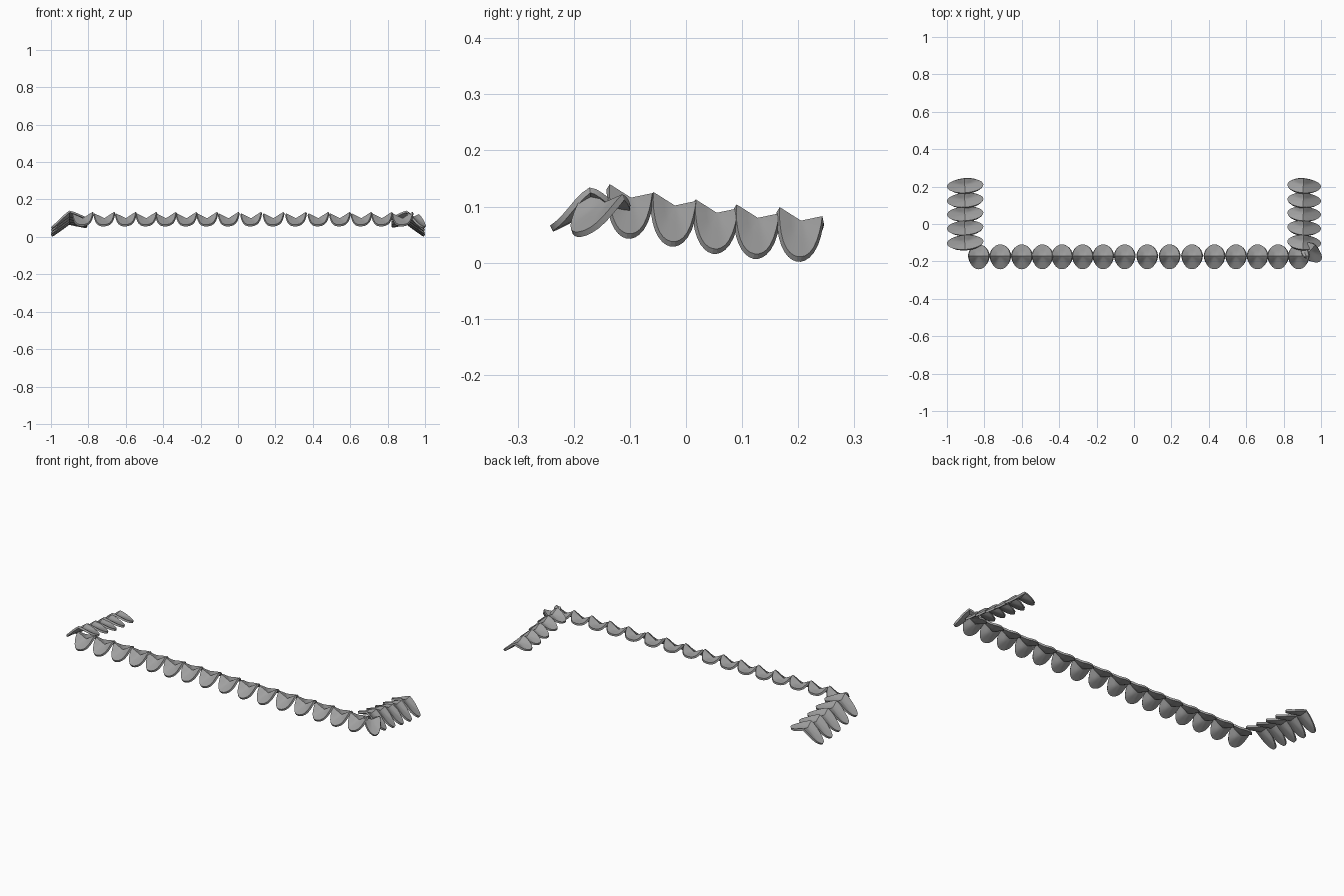
import bpy, bmesh
from math import sin, cos, pi, radians
from mathutils import Vector, Matrix

if "Cube" in bpy.data.objects:
    bpy.data.objects.remove(bpy.data.objects["Cube"])

SEG = 32
RINGS = (0.5, 0.93, 1.0)

# Mid grey clay
clay = bpy.data.materials.new("grey_clay")
clay.diffuse_color = (0.35, 0.35, 0.35, 1)
clay.use_nodes = True
clay.node_tree.nodes["Principled BSDF"].inputs["Base Color"].default_value = clay.diffuse_color


def saddle_tile(name, loc, heading, half_w, out_len, in_len, out_drop, in_drop, rise, tilt):
    """Creased saddle disc: local -y is the outward flap, x runs along the ridge."""
    bm = bmesh.new()
    centre = bm.verts.new((0, 0, 0))
    loops = []
    for r in RINGS:
        loop = []
        for i in range(SEG):
            a = 2 * pi * i / SEG
            c, s = cos(a), sin(a)
            length, drop = (out_len, out_drop) if s < 0 else (in_len, in_drop)
            # sharp peaks at both ridge ends, flaps falling to each side
            z = rise * abs(c) ** 5 - drop * abs(s) + tilt * c
            loop.append(bm.verts.new((half_w * c * r, length * s * r, z * r)))
        loops.append(loop)
    for i in range(SEG):
        j = (i + 1) % SEG
        bm.faces.new((centre, loops[0][i], loops[0][j]))
        for lo, hi in zip(loops, loops[1:]):
            bm.faces.new((lo[i], hi[i], hi[j], lo[j]))
    bm.normal_update()
    me = bpy.data.meshes.new(name)
    bm.to_mesh(me)
    bm.free()
    me.materials.append(clay)
    ob = bpy.data.objects.new(name, me)
    bpy.context.collection.objects.link(ob)
    ob.matrix_world = Matrix.Translation(Vector(loc)) @ Matrix.Rotation(radians(heading), 4, 'Z')
    mod = ob.modifiers.new("thickness", 'SOLIDIFY')
    mod.thickness = 0.011
    mod.offset = -1
    bpy.context.view_layer.objects.active = ob
    ob.select_set(True)
    bpy.ops.object.modifier_apply(modifier=mod.name)
    bpy.ops.object.shade_smooth_by_angle(angle=radians(25))
    ob.select_set(False)
    return ob


# Front ridge row
front_x = (-0.83, -0.715, -0.6, -0.49, -0.385, -0.275, -0.165, -0.05,
           0.07, 0.19, 0.31, 0.43, 0.545, 0.66, 0.77, 0.88)
for x in front_x:
    saddle_tile("front_ridge_tile", (x, -0.172, 0.1), 0, 0.053, 0.07, 0.063,
                0.034, 0.001, 0.03, 0.004)

# Side ridge rows, dropping gently towards the back
side = ((-0.098, 0.116), (-0.02, 0.102), (0.055, 0.089), (0.128, 0.080), (0.205, 0.075))
for y, z in side:
    saddle_tile("right_ridge_tile", (0.905, y, z), 86, 0.038, 0.095, 0.085,
                0.064, 0.012, 0.016, -0.008)
    saddle_tile("left_ridge_tile", (-0.905, y, z), -86, 0.038, 0.095, 0.1,
                0.064, 0.014, 0.016, 0.008)

# Turned tile capping the right corner
saddle_tile("corner_ridge_tile", (0.94, -0.145, 0.108), 48, 0.042, 0.078, 0.05,
            0.053, 0.008, 0.018, -0.004)
